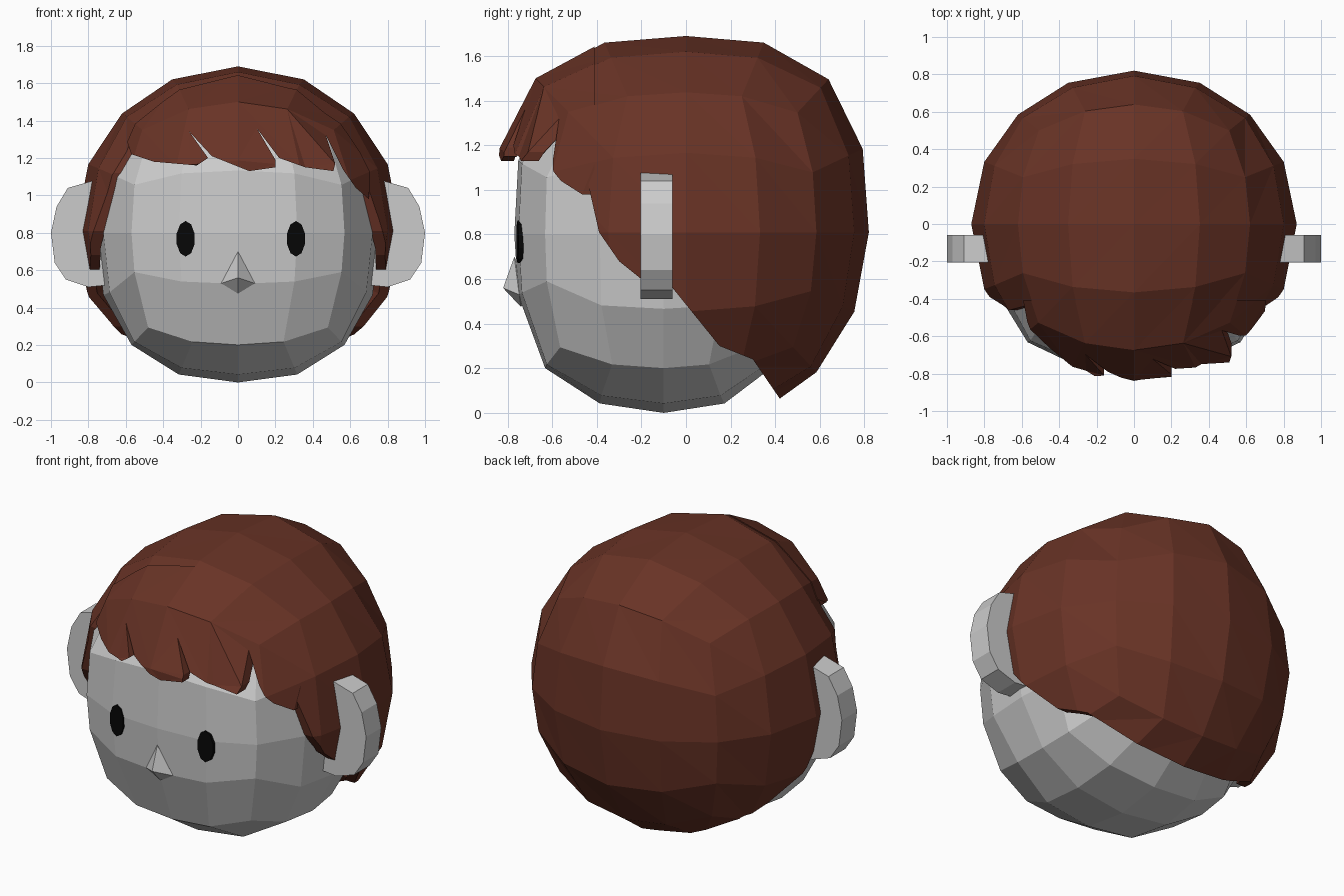
import bpy, bmesh, math
from mathutils import Vector

if "Cube" in bpy.data.objects:
    bpy.data.objects.remove(bpy.data.objects["Cube"])


def material(name, color):
    m = bpy.data.materials.new(name)
    m.diffuse_color = (*color, 1)
    m.use_nodes = True
    m.node_tree.nodes["Principled BSDF"].inputs["Base Color"].default_value = m.diffuse_color
    return m


BROWN = material("brown_hair", (0.14, 0.033, 0.019))
BLACK = material("black_eye", (0.002, 0.002, 0.002))


def to_object(name, bm, mat=None):
    me = bpy.data.meshes.new(name)
    bm.normal_update()
    bm.to_mesh(me)
    bm.free()
    ob = bpy.data.objects.new(name, me)
    bpy.context.collection.objects.link(ob)
    if mat:
        me.materials.append(mat)
    return ob


def grid_cube():
    bm = bmesh.new()
    bmesh.ops.create_cube(bm, size=2)
    bmesh.ops.subdivide_edges(bm, edges=bm.edges[:], cuts=3, use_grid_fill=True)
    for v in bm.verts:
        v.co = Vector([math.copysign(0.44, c) if 0.3 < abs(c) < 0.7 else c for c in v.co])
    return bm


def norm(d, p):
    return d / sum(abs(c) ** p for c in d) ** (1 / p)


def prism(name, pts, place, a, b):
    """Extrude a 2D outline between two depths."""
    bm = bmesh.new()
    f = bm.faces.new([bm.verts.new(place(u, v, a)) for u, v in pts])
    out = bmesh.ops.extrude_face_region(bm, geom=[f])["geom"]
    shift = Vector(place(0, 0, b)) - Vector(place(0, 0, a))
    bmesh.ops.translate(bm, vec=shift, verts=[g for g in out if isinstance(g, bmesh.types.BMVert)])
    bmesh.ops.recalc_face_normals(bm, faces=bm.faces[:])
    return to_object(name, bm)


# Head: rounded cube with a flatter face
bm = grid_cube()
for v in bm.verts:
    d = v.co.copy()
    n = norm(d, 2.4)
    front = d.y < -0.2
    ny = norm(d, 2.2 if d.z > 0.8 else 3.0).y if front else norm(d, 2.1).y
    nz = n.z * (0.82 if d.y < -0.8 and -0.8 < d.z < -0.2 else 1)
    v.co = (0.76 * n.x, -0.1 + 0.67 * ny, 0.8 + 0.8 * nz)
to_object("head", bm)


# Hair: thick rounded shell, fuller along the upper front and back
def hair_shell(name, grow):
    bm = grid_cube()
    for v in bm.verts:
        n = norm(v.co, 2.05)
        full = 1 + (0.36 * n.y ** 2 * n.z ** 2 if n.z > 0 else 0)
        v.co = (0.87 * n.x, (0.82 if n.y > 0 else 0.86) * n.y * full, 0.88 * n.z * full)
    inner = bmesh.ops.duplicate(bm, geom=bm.verts[:] + bm.edges[:] + bm.faces[:])["geom"]
    iv = {g for g in inner if isinstance(g, bmesh.types.BMVert)}
    for v in bm.verts:
        v.co = v.co * (0.94 if v in iv else grow) + Vector((0, 0, 0.81))
    bmesh.ops.reverse_faces(bm, faces=[g for g in inner if isinstance(g, bmesh.types.BMFace)])
    bmesh.ops.triangulate(bm, faces=bm.faces[:], quad_method='FIXED')
    return to_object(name, bm, BROWN)


def trim(ob, cutter):
    mod = ob.modifiers.new("trim", 'BOOLEAN')
    mod.operation, mod.solver, mod.object = 'INTERSECT', 'EXACT', cutter
    bpy.context.view_layer.update()
    dg = bpy.context.evaluated_depsgraph_get()
    me = bpy.data.meshes.new_from_object(ob.evaluated_get(dg))
    ob.modifiers.clear()
    bm = bmesh.new()
    bm.from_mesh(me)
    bmesh.ops.triangulate(bm, faces=bm.faces[:])
    bm.to_mesh(me)
    bm.free()
    ob.data = me
    bpy.data.objects.remove(cutter)


# Back and sides of the hair
side = [(-0.44, 2), (-0.42, 1.37), (-0.46, 1.12), (-0.39, 0.81), (-0.30, 0.68), (-0.20, 0.60),
        (-0.06, 0.56), (0.15, 0.30), (0.30, 0.24), (0.43, 0.05), (1.1, -0.2), (1.1, 2)]
back = hair_shell("back_hair", 1.0)
trim(back, prism("side_cutter", side, lambda u, v, w: (w, u, v), -1.2, 1.2))

# Swept fringe with pointed strands and a side lock
fringe_line = [(-1, 2), (-1, 1.40), (-0.62, 1.37), (-0.57, 1.22), (-0.45, 1.18), (-0.22, 1.16),
               (-0.16, 1.20), (-0.26, 1.34), (-0.14, 1.21), (0.06, 1.13), (0.20, 1.15), (0.20, 1.19),
               (0.10, 1.36), (0.22, 1.20), (0.36, 1.15), (0.51, 1.13), (0.52, 1.17), (0.47, 1.32),
               (0.56, 1.14), (0.63, 1.04), (0.70, 0.98), (0.71, 1.2), (0.73, 1.4), (1, 1.4), (1, 2)]
fringe = hair_shell("fringe", 1.006)
trim(fringe, prism("fringe_cutter", fringe_line, lambda u, v, w: (u, w, v), -1.2, -0.41))
for tx, tz, push in [(-0.18, 1.18, 0.02), (0.20, 1.165, 0.02), (0.515, 1.15, 0.1)]:
    for v in fringe.data.vertices:
        if math.hypot(v.co.x - tx, v.co.z - tz) < 0.04:
            v.co.y = max(v.co.y - push, -0.82)

# Ears
ear = [(0.70, 1.08), (0.77, 1.08), (0.91, 1.04), (0.97, 0.94), (1.0, 0.80), (0.98, 0.64),
       (0.92, 0.55), (0.80, 0.51), (0.70, 0.52)]
for s, label in ((1, "right"), (-1, "left")):
    prism("ear_" + label, ear, lambda u, v, w: (s * u, w, v), -0.205, -0.06)

# Eyes
for x, label in ((-0.28, "left"), (0.31, "right")):
    oval = [(x + 0.05 * math.cos(math.radians(a)), 0.768 + 0.095 * math.sin(math.radians(a)))
            for a in range(18, 378, 36)]
    eye = prism("eye_" + label, oval, lambda u, v, w: (u, w + 0.1 * (abs(u) - 0.3), v), -0.757, -0.70)
    eye.data.materials.append(BLACK)

# Nose: small pointed wedge
bm = bmesh.new()
top, left, low, right, tip, root = [bm.verts.new(c) for c in (
    (0, -0.77, 0.70), (-0.09, -0.748, 0.53), (0, -0.74, 0.475),
    (0.09, -0.748, 0.53), (0, -0.82, 0.56), (0, -0.68, 0.56))]
ring = [top, left, low, right]
for a, b in zip(ring, ring[1:] + ring[:1]):
    bm.faces.new((a, b, tip))
    bm.faces.new((b, a, root))
bmesh.ops.recalc_face_normals(bm, faces=bm.faces[:])
to_object("nose", bm)
